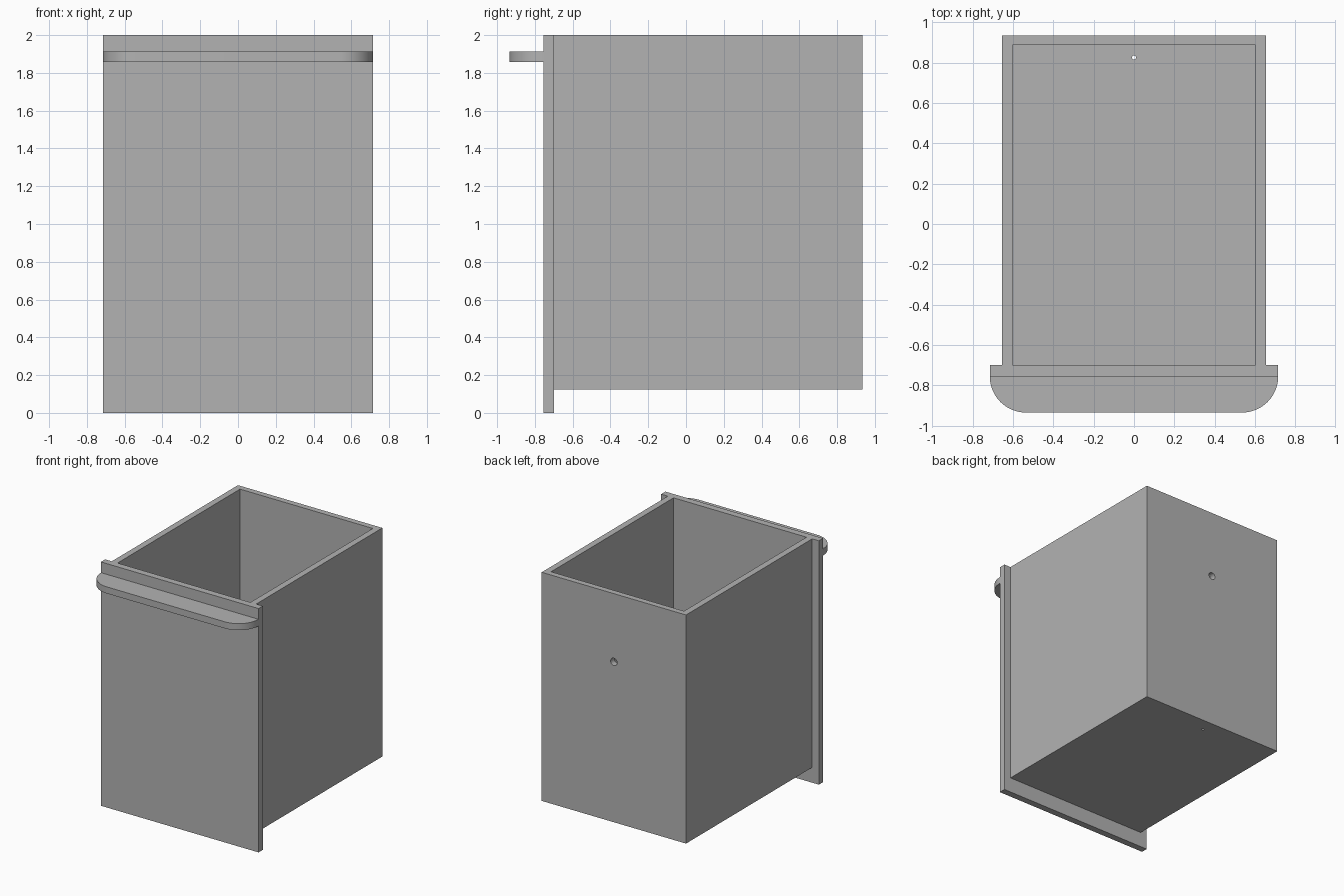
import bpy
import bmesh
import math
from mathutils import Matrix, Vector

cube = bpy.data.objects.get("Cube")
if cube:
    bpy.data.objects.remove(cube, do_unlink=True)

grey = bpy.data.materials.new("mid grey")
grey.use_nodes = True
colour = (0.45, 0.45, 0.45, 1)
grey.diffuse_color = colour
grey.node_tree.nodes["Principled BSDF"].inputs["Base Color"].default_value = colour


def finish(name, bm):
    bmesh.ops.recalc_face_normals(bm, faces=bm.faces)
    mesh = bpy.data.meshes.new(name)
    bm.to_mesh(mesh)
    bm.free()
    mesh.materials.append(grey)
    obj = bpy.data.objects.new(name, mesh)
    bpy.context.collection.objects.link(obj)
    return obj


def box(name, low, high):
    low, high = Vector(low), Vector(high)
    bm = bmesh.new()
    bmesh.ops.create_cube(bm, size=1, matrix=Matrix.Translation((low + high) / 2)
                          @ Matrix.Diagonal((*(high - low), 1)))
    return finish(name, bm)


def rod(name, centre, radius, rotation):
    bm = bmesh.new()
    bmesh.ops.create_cone(bm, cap_ends=True, segments=32, radius1=radius, radius2=radius,
                          depth=0.2, matrix=Matrix.Translation(centre) @ rotation)
    return finish(name, bm)


def smooth(obj):
    bpy.ops.object.select_all(action='DESELECT')
    bpy.context.view_layer.objects.active = obj
    obj.select_set(True)
    bpy.ops.object.shade_smooth_by_angle(angle=math.radians(30))


def cut(target, cutter):
    mod = target.modifiers.new("cut", 'BOOLEAN')
    mod.operation = 'DIFFERENCE'
    mod.solver = 'EXACT'
    mod.object = cutter
    bpy.context.view_layer.objects.active = target
    bpy.ops.object.modifier_apply(modifier=mod.name)
    bpy.data.objects.remove(cutter, do_unlink=True)


# Front panel, wider and lower than the bin
box("front_panel", (-0.715, -0.755, 0), (0.715, -0.7, 2))

# Open bin with a drain hole in the floor and a hole in the back wall
bin_body = box("bin_body", (-0.655, -0.7, 0.125), (0.655, 0.935, 2))
cut(bin_body, box("cavity", (-0.603, -0.8, 0.177), (0.603, 0.887, 2.2)))
cut(bin_body, rod("back_hole", (0, 0.91, 1.44), 0.03, Matrix.Rotation(math.pi / 2, 4, 'X')))
cut(bin_body, rod("floor_hole", (0, 0.825, 0.15), 0.01, Matrix.Identity(4)))
smooth(bin_body)

# Handle ledge with rounded front corners
radius, steps = 0.18, 16
arc = [math.pi / 2 * i / steps for i in range(steps + 1)]
right = [(-0.535 - radius * math.cos(a), -0.755 - radius * math.sin(a)) for a in arc]
outline = right + [(-x, y) for x, y in reversed(right)]
bm = bmesh.new()
face = bm.faces.new([bm.verts.new((x, y, 1.858)) for x, y in outline])
ext = bmesh.ops.extrude_face_region(bm, geom=[face])
bmesh.ops.translate(bm, vec=(0, 0, 0.054),
                    verts=[v for v in ext["geom"] if isinstance(v, bmesh.types.BMVert)])
smooth(finish("handle_ledge", bm))
